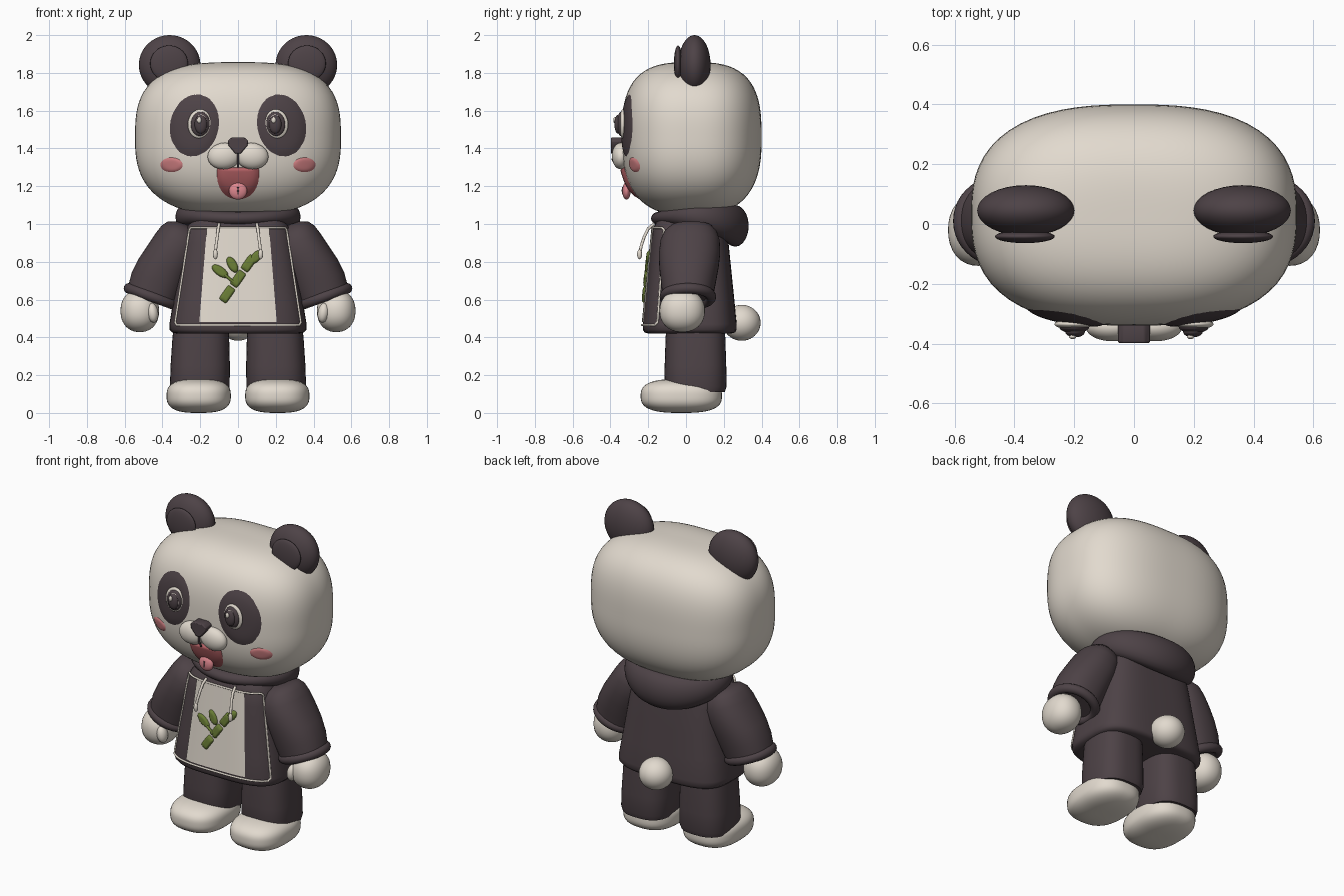
import bpy, bmesh
from math import sin, cos, pi, tau, radians
from mathutils import Vector, Matrix

cube = bpy.data.objects.get("Cube")
if cube:
    bpy.data.objects.remove(cube)


def material(name, *rgb):
    m = bpy.data.materials.new(name)
    m.use_nodes = True
    m.diffuse_color = (*rgb, 1)
    m.node_tree.nodes["Principled BSDF"].inputs["Base Color"].default_value = (*rgb, 1)
    return m


CREAM = material("cream", .76, .70, .62)
DARK = material("charcoal plum", .075, .055, .062)
BLUSH = material("blush pink", .62, .21, .22)
MOUTH = material("mouth rose", .46, .12, .13)
TONGUE = material("tongue pink", .72, .24, .27)
GREEN = material("bamboo green", .14, .20, .035)


def finish(name, mat, bm):
    bmesh.ops.recalc_face_normals(bm, faces=bm.faces)
    me = bpy.data.meshes.new(name)
    bm.to_mesh(me)
    bm.free()
    me.materials.append(mat)
    me.shade_smooth()
    me.set_sharp_from_angle(angle=radians(50))
    ob = bpy.data.objects.new(name, me)
    bpy.context.collection.objects.link(ob)
    return ob


def blob(name, mat, centre, radii, p=2, q=2, q_low=None, tilt=0, seg=32):
    """Superellipsoid: p rounds the plan, q the profile, tilt leans about y."""
    bm = bmesh.new()
    bmesh.ops.create_uvsphere(bm, u_segments=seg, v_segments=seg * 2 // 3, radius=1)
    for v in bm.verts:
        x, y, z = map(abs, v.co)
        k = q_low if q_low and v.co.z < 0 else q
        v.co /= ((x**p + y**p)**(k / p) + z**k)**(1 / k)
    bm.transform(Matrix.Translation(centre) @ Matrix.Rotation(tilt, 4, 'Y')
                 @ Matrix.Diagonal((*radii, 1)))
    finish(name, mat, bm)


def loft(name, mat, rings, closed=False):
    bm = bmesh.new()
    rows = [[bm.verts.new(c) for c in r] for r in rings]
    n = len(rows[0])
    for a, b in zip(rows, rows[1:] + rows[:1] if closed else rows[1:]):
        for i in range(n):
            j = (i + 1) % n
            bm.faces.new((a[i], a[j], b[j], b[i]))
    if not closed:
        bm.faces.new(rows[0])
        bm.faces.new(rows[-1])
    return finish(name, mat, bm)


def power(v, e):
    return abs(v)**e * (1 if v > 0 else -1)


def ring(centre, rx, ry, n=2, tilt=0, seg=48):
    """Superellipse section whose x axis rises by tilt."""
    out = []
    for i in range(seg):
        t = tau * i / seg
        x, y = rx * power(cos(t), 2 / n), ry * power(sin(t), 2 / n)
        out.append(Vector(centre) + Vector((x * cos(tilt), y, x * sin(tilt))))
    return out


def tube(name, mat, points, radius, cyclic=False):
    cu = bpy.data.curves.new(name, 'CURVE')
    cu.dimensions = '3D'
    cu.bevel_depth = radius
    cu.bevel_resolution = 3
    cu.use_fill_caps = True
    sp = cu.splines.new('POLY')
    sp.points.add(len(points) - 1)
    for pt, co in zip(sp.points, points):
        pt.co = (*co, 1)
    sp.use_cyclic_u = cyclic
    cu.materials.append(mat)
    bpy.context.collection.objects.link(bpy.data.objects.new(name, cu))


# Front surfaces that painted details follow
HEAD_C, HEAD_R = Vector((0, .03, 1.45)), Vector((.545, .37, .407))
HP, HQ, HQ_LOW = 2.6, 3.0, 2.6


def head_y(x, z):
    u, w = abs(x) / HEAD_R.x, (z - HEAD_C.z) / HEAD_R.z
    q = HQ if w > 0 else HQ_LOW
    return HEAD_C.y - HEAD_R.y * max((1 - abs(w)**q)**(HP / q) - u**HP, 0)**(1 / HP)


BODY_N = 3.5


def body_radii(z):
    t = (z - .46) / .51
    return .365 - .085 * t, .25 - .052 * t


def body_y(x, z):
    rx, ry = body_radii(z)
    return .02 - ry * max(1 - (abs(x) / rx)**BODY_N, 0)**(1 / BODY_N)


def decal(name, mat, surf, cx, cz, rx, rz, off=.008, tilt=0, n=2, flat_top=False):
    """Slightly domed patch that hugs a front surface."""
    bm = bmesh.new()
    rows, seg, count = [], 48, 7
    for k in range(1, count + 1):
        s = k / count
        row = []
        for i in range(seg):
            t = tau * i / seg
            a, b = s * rx * power(cos(t), 2 / n), s * rz * power(sin(t), 2 / n)
            if flat_top:
                b = min(b, rz * .25 * s)
            x = cx + a * cos(tilt) + b * sin(tilt)
            z = cz - a * sin(tilt) + b * cos(tilt)
            row.append(bm.verts.new((x, surf(x, z) - off * (1 - s**6) + .001, z)))
        rows.append(row)
    bm.faces.new(rows[0])
    for a, b in zip(rows, rows[1:]):
        for i in range(seg):
            j = (i + 1) % seg
            bm.faces.new((a[i], a[j], b[j], b[i]))
    finish(name, mat, bm)


# Head
blob("head", CREAM, HEAD_C, HEAD_R, HP, HQ, HQ_LOW, seg=72)

# Hoodie body with rounded hem
sections = []
for z, s in ((.42, .86), (.425, .94), (.44, .985), (.47, 1), (.6, 1), (.75, 1),
             (.9, 1), (.98, .98), (1.03, .88), (1.07, .7)):
    rx, ry = body_radii(z)
    sections.append(ring((0, .02, z), rx * s, ry * s, BODY_N, seg=64))
loft("hoodie_body", DARK, sections)

# Hood: thin collar in front, thick roll behind
rolls = []
for i in range(64):
    t = tau * i / 64
    b = ((1 + sin(t)) / 2)**1.3
    c = Vector((.275 * cos(t), .06 + .2 * sin(t), 1.03 + .025 * cos(t)**2 - .04 * b))
    out = Vector((cos(t), sin(t), 0))
    rolls.append([c + out * (.045 + .027 * b) * cos(a) + Vector((0, 0, (.035 + .075 * b) * sin(a)))
                  for a in (tau * j / 20 for j in range(20))])
loft("hood", DARK, rolls, closed=True)

# Cream front panel
bm = bmesh.new()
bmesh.ops.create_grid(bm, x_segments=16, y_segments=16, size=1)
for v in bm.verts:
    z = .73 + .25 * v.co.y
    x = v.co.x * (.185 - .02 * v.co.y)
    v.co = (x, body_y(x, z) - .006, z)
finish("front_panel", CREAM, bm)


# Piping round the front of the hoodie
def pipe_point(f, z):
    x = f * .92 * body_radii(z)[0]
    return (x, body_y(x, z) - .003, z)


side = [.48 + .49 * i / 12 for i in range(13)]
across = [-.97 + 1.94 * i / 24 for i in range(25)]
path = ([pipe_point(-1, z) for z in reversed(side)] + [pipe_point(f, .465) for f in across]
        + [pipe_point(1, z) for z in side] + [pipe_point(-f, .98) for f in across])
tube("panel_piping", CREAM, path, .006, True)

# Bamboo emblem
lean = radians(35)
for i in range(3):
    d = (i - 1) * .1
    decal("bamboo_stem", GREEN, body_y, d * sin(lean), .71 + d * cos(lean),
          .026, .049, .02, lean, 6)
for x, z, length, angle in ((-.095, .75, .055, -55), (-.03, .785, .05, -30), (.095, .825, .045, 40)):
    decal("bamboo_leaf", GREEN, body_y, x, z, .026, length, .02, radians(angle))
tube("bamboo_twig", GREEN, [(x, body_y(x, z) - .012, z) for x, z in ((-.07, .73), (-.02, .69))], .008)

# Paired parts
for s, tag in ((1, "left"), (-1, "right")):
    # Ears
    blob(tag + "_ear", DARK, (s * .362, .045, 1.842), (.163, .085, .158))
    blob(tag + "_inner_ear", DARK, (s * .365, -.042, 1.85), (.1, .022, .095))

    # Eyes
    decal(tag + "_eye_patch", DARK, head_y, s * .23, 1.522, .13, .168, .01, -s * radians(12))
    blob(tag + "_eye_white", CREAM, (s * .203, -.335, 1.53), (.063, .018, .077), tilt=-s * .1)
    blob(tag + "_iris", DARK, (s * .2, -.345, 1.53), (.05, .02, .064), tilt=-s * .1)
    blob(tag + "_iris_ring", CREAM, (s * .197, -.352, 1.53), (.036, .018, .052))
    blob(tag + "_pupil", DARK, (s * .197, -.36, 1.528), (.033, .019, .049))
    blob(tag + "_eye_glint", CREAM, (s * .197 - .008, -.377, 1.55), (.012, .008, .016))

    # Cheeks and muzzle
    decal(tag + "_cheek", BLUSH, head_y, s * .352, 1.313, .06, .039, .008)
    blob(tag + "_muzzle", CREAM, (s * .073, -.345, 1.36), (.088, .047, .07), tilt=s * .12)

    # Sleeves and cuffs
    tilt = s * radians(20)
    arm = ((.285, 1.0, .04, .06), (.29, .985, .085, .11), (.3, .955, .11, .14),
           (.315, .91, .127, .157), (.35, .84, .137, .162), (.39, .77, .143, .157),
           (.425, .695, .146, .146), (.455, .61, .138, .132))
    loft(tag + "_sleeve", DARK, [ring((s * x, .03 - .02 * i / 7, z), rx, ry, 2.2, tilt)
                                 for i, (x, z, rx, ry) in enumerate(arm)])
    cuff = [[Vector((s * .455, .01, .615)) + Matrix.Rotation(-tilt, 3, 'Y') @ Vector(
        ((.13 + .028 * cos(b)) * cos(a), (.122 + .028 * cos(b)) * sin(a), .028 * sin(b)))
        for b in (tau * j / 14 for j in range(14))] for a in (tau * i / 40 for i in range(40))]
    loft(tag + "_cuff", DARK, cuff, closed=True)

    # Hands
    blob(tag + "_hand", CREAM, (s * .52, -.02, .54), (.102, .12, .112), 2.2, 2.2)
    blob(tag + "_thumb", CREAM, (s * .452, -.105, .53), (.03, .035, .052), tilt=s * .15)

    # Trouser legs and feet
    leg = ((.11, .15, .155), (.14, .158, .165), (.25, .157, .163), (.4, .15, .158), (.5, .14, .15))
    loft(tag + "_leg", DARK, [ring((s * (.203 - .02 * (z - .1)), .05, z), rx, ry, 2.7)
                              for z, rx, ry in leg])
    blob(tag + "_foot", CREAM, (s * .208, -.025, .09), (.17, .215, .09), 2.6, 2.8, seg=48)

    # Drawstrings
    tube(tag + "_drawstring", CREAM, [(s * x, y, z) for x, y, z in (
        (.1, -.17, 1.0), (.105, -.2, .975), (.11, -.222, .93), (.117, -.238, .88),
        (.12, -.245, .84))], .008)
    blob(tag + "_drawstring_tip", CREAM, (s * .12, -.246, .84), (.013, .013, .027), seg=16)

# Nose: thick rounded triangle
outline = [(-.035, 1.458), (.035, 1.458), (.055, 1.44), (.05, 1.415), (.014, 1.372),
           (-.014, 1.372), (-.05, 1.415), (-.055, 1.44)]
nose = loft("nose", DARK, [[(x, y, z) for x, z in outline] for y in (-.398, -.33)])
bev = nose.modifiers.new("soft_edge", 'BEVEL')
bev.width, bev.segments = .006, 2

# Mouth, tongue and the lines on them
tube("muzzle_line", DARK, [(0, -.385, 1.38), (0, -.388, 1.34), (0, -.365, 1.3)], .006)
decal("mouth", MOUTH, head_y, 0, 1.265, .112, .135, .022, 0, 2.2, True)
blob("tongue", TONGUE, (0, -.315, 1.175), (.048, .022, .046))
tube("tongue_crease", DARK, [(0, -.335, 1.195), (0, -.337, 1.175), (0, -.334, 1.158)], .004)

# Tail
blob("tail", CREAM, (0, .295, .477), (.1, .1, .095))
